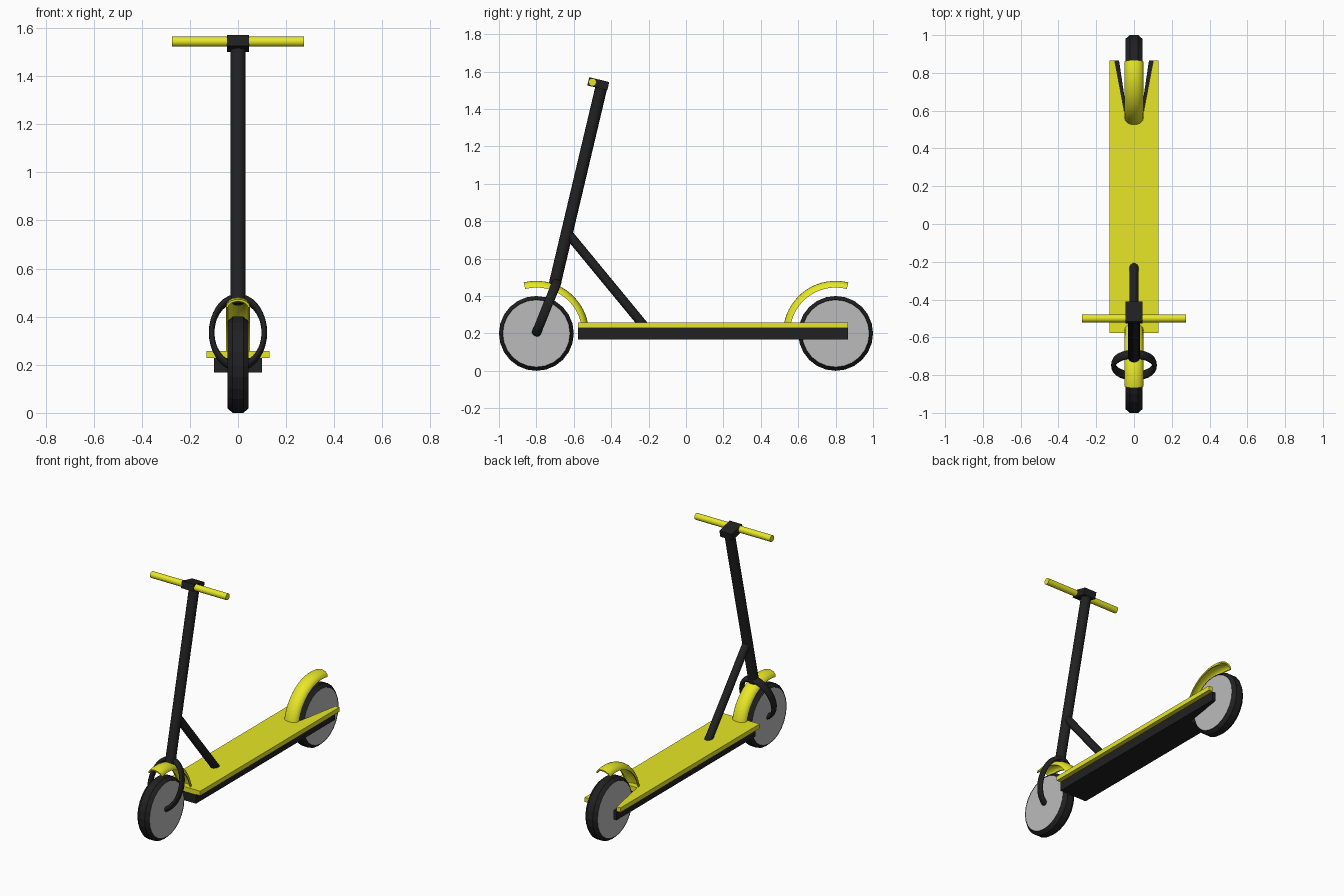
import bpy, bmesh
from math import sin, cos, pi, radians
from mathutils import Vector

if "Cube" in bpy.data.objects:
    bpy.data.objects.remove(bpy.data.objects["Cube"])


def material(name, color):
    m = bpy.data.materials.new(name)
    m.diffuse_color = color
    m.use_nodes = True
    m.node_tree.nodes["Principled BSDF"].inputs["Base Color"].default_value = m.diffuse_color
    return m


YELLOW = material("yellow", (0.8, 0.8, 0.02, 1))
BLACK = material("black", (0.015, 0.015, 0.015, 1))
GREY = material("grey", (0.5, 0.5, 0.5, 1))


def finish(obj, name, mat, smooth=True):
    obj.name = name
    obj.data.materials.append(mat)
    if smooth:
        bpy.ops.object.select_all(action='DESELECT')
        obj.select_set(True)
        bpy.context.view_layer.objects.active = obj
        bpy.ops.object.shade_smooth_by_angle(angle=radians(35))
    return obj


def mesh_object(name, bm, mat, smooth=True):
    bmesh.ops.recalc_face_normals(bm, faces=bm.faces)
    me = bpy.data.meshes.new(name)
    bm.to_mesh(me)
    bm.free()
    obj = bpy.data.objects.new(name, me)
    bpy.context.collection.objects.link(obj)
    return finish(obj, name, mat, smooth)


def rod(name, a, b, radius, mat, sides=16):
    a, b = Vector(a), Vector(b)
    d = b - a
    bpy.ops.mesh.primitive_cylinder_add(vertices=sides, radius=radius, depth=d.length,
                                        location=(a + b) / 2,
                                        rotation=d.to_track_quat('Z', 'Y').to_euler())
    return finish(bpy.context.object, name, mat)


def loft(bm, rings, closed):
    """Bridge equal rings of points; cap the ends when the path is open."""
    vs = [[bm.verts.new(p) for p in ring] for ring in rings]
    n = len(vs[0])
    for i in range(len(vs) if closed else len(vs) - 1):
        r, s = vs[i], vs[(i + 1) % len(vs)]
        for j in range(n):
            bm.faces.new((r[j], r[(j + 1) % n], s[(j + 1) % n], s[j]))
    if not closed:
        bm.faces.new(vs[0])
        bm.faces.new(vs[-1])


def board(name, half, tip, inner, z0, z1, mat):
    """Plank with a V notch at the rear for the wheel."""
    right = [(half, -0.578), (half, 0.865), (tip, 0.865), (inner, 0.575)]
    outline = right + [(-x, y) for x, y in reversed(right)]
    bm = bmesh.new()
    loft(bm, [[(x, y, z) for x, y in outline] for z in (z0, z1)], False)
    mesh_object(name, bm, mat, False)


def wheel(name, y):
    # chamfered tyre
    profile = [(-0.044, 0.181), (-0.022, 0.2), (0.022, 0.2), (0.044, 0.181), (0.03, 0.17), (-0.03, 0.17)]
    steps = 24
    angles = [2 * pi * i / steps for i in range(steps)]
    bm = bmesh.new()
    loft(bm, [[(x, y + r * cos(a), 0.2 + r * sin(a)) for x, r in profile] for a in angles], True)
    mesh_object(name + "_tyre", bm, BLACK, False)
    # flat hub disc
    rod(name + "_disc", (-0.042, y, 0.2), (0.042, y, 0.2), 0.181, GREY, 24)


def fender(name, side):
    # crowned thin shell swept round the wheel
    arc = [pi * i / 10 for i in range(11)]
    section = [(0.05 * cos(t), 0.245 + 0.036 * sin(t)) for t in arc]
    section += [(0.041 * cos(t), 0.245 + 0.026 * sin(t)) for t in reversed(arc)]
    angles = [radians(76 + (171 - 76) * i / 16) for i in range(17)]
    bm = bmesh.new()
    loft(bm, [[(x, side * (0.8 + r * cos(a)), 0.2 + r * sin(a)) for x, r in section]
              for a in angles], False)
    mesh_object(name, bm, YELLOW)


# Deck and the narrower base under it
board("deck", 0.13, 0.102, 0.047, 0.228, 0.258, YELLOW)
board("deck_base", 0.1, 0.079, 0.036, 0.168, 0.228, BLACK)

# Wheels and fenders
for label, side in (("front", -1), ("rear", 1)):
    wheel(label + "_wheel", side * 0.8)
    fender(label + "_fender", side)

# Fork hoop around the front wheel
bpy.ops.mesh.primitive_torus_add(major_radius=0.148, minor_radius=0.016, major_segments=36,
                                 minor_segments=12, location=(0, -0.747, 0.334),
                                 rotation=(radians(68), 0, 0))
hoop = bpy.context.object
hoop.scale = (0.74, 1.04, 1.55)
finish(hoop, "fork_hoop", BLACK)

# Steering stem and brace down to the deck
rod("stem", (0, -0.705, 0.45), (0, -0.447, 1.54), 0.032, BLACK)
rod("brace", (0, -0.64, 0.745), (0, -0.22, 0.235), 0.025, BLACK)

# Handlebar and its clamp
bpy.ops.mesh.primitive_cube_add(size=1, location=(0, -0.469, 1.535), rotation=(radians(-13.3), 0, 0))
clamp = bpy.context.object
clamp.scale = (0.09, 0.11, 0.045)
finish(clamp, "handlebar_clamp", BLACK, False)
rod("handlebar", (-0.275, -0.5, 1.543), (0.275, -0.5, 1.543), 0.021, YELLOW)
